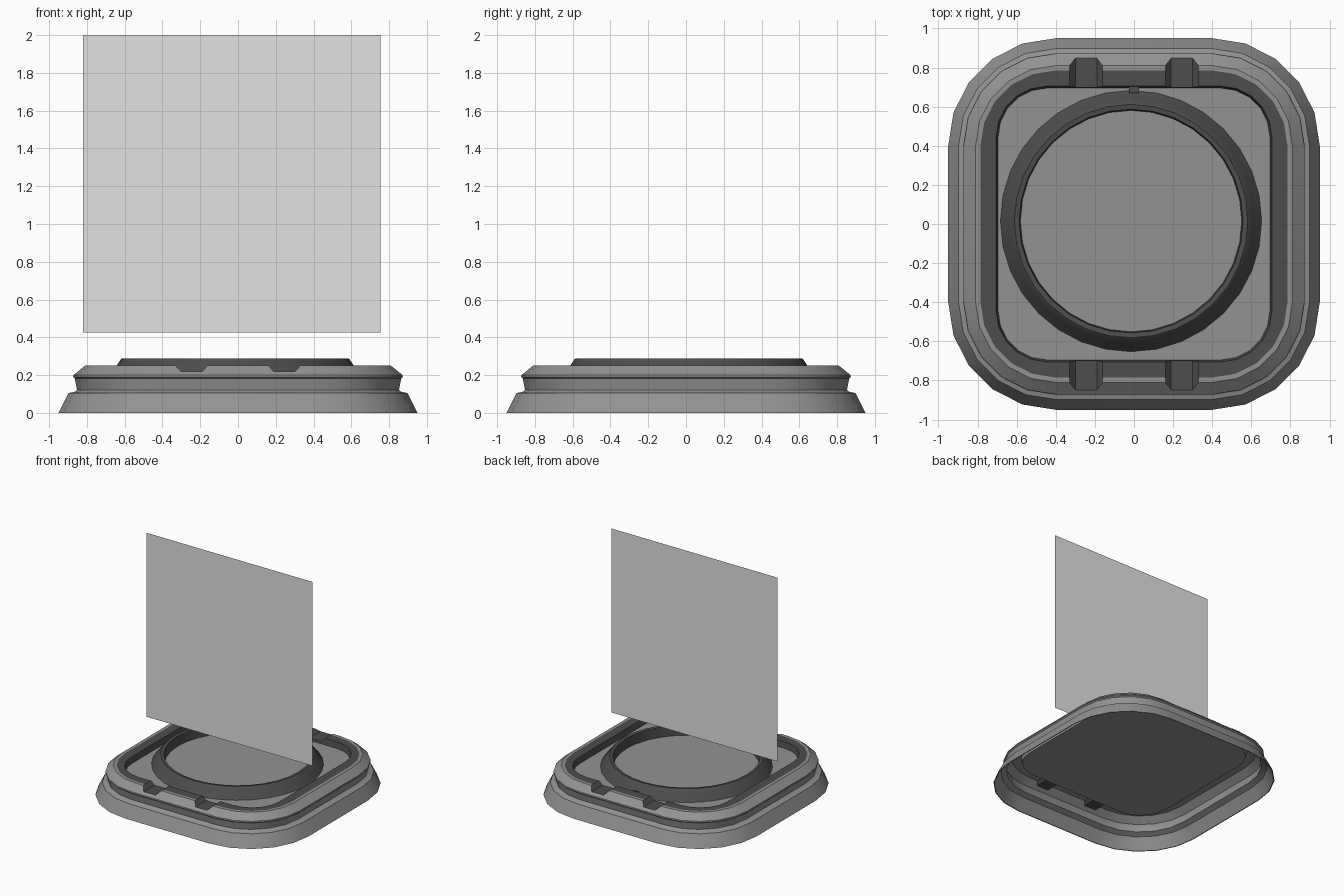
import bpy, bmesh, math

if "Cube" in bpy.data.objects:
    bpy.data.objects.remove(bpy.data.objects["Cube"])


def mat(name, v):
    m = bpy.data.materials.new(name)
    m.diffuse_color = (v, v, v, 1)
    m.use_nodes = True
    m.node_tree.nodes["Principled BSDF"].inputs["Base Color"].default_value = m.diffuse_color
    return m


GREY = mat("mid_grey", 0.29)
DARK = mat("dark_grey", 0.075)
LIGHT = mat("light_grey", 0.76)


def make(name, bm, mats, smooth=None, fix=True):
    if fix:
        bmesh.ops.recalc_face_normals(bm, faces=bm.faces[:])
    me = bpy.data.meshes.new(name)
    bm.to_mesh(me)
    bm.free()
    for m in mats:
        me.materials.append(m)
    ob = bpy.data.objects.new(name, me)
    bpy.context.collection.objects.link(ob)
    if smooth:
        bpy.ops.object.select_all(action='DESELECT')
        ob.select_set(True)
        bpy.context.view_layer.objects.active = ob
        bpy.ops.object.shade_smooth_by_angle(angle=math.radians(smooth))
    return ob


def rounded(half, r, z, n=5):
    """Rounded square outline with n segments per corner."""
    pts, c = [], half - r
    for k, (sx, sy) in enumerate(((1, 1), (-1, 1), (-1, -1), (1, -1))):
        for i in range(n + 1):
            a = math.pi / 2 * (k + i / n)
            pts.append((sx * c + r * math.cos(a), sy * c + r * math.sin(a), z))
    return pts


def circle(cx, cy, r, z, n=32):
    return [(cx + r * math.cos(math.tau * i / n),
             cy + r * math.sin(math.tau * i / n), z) for i in range(n)]


def loft(outlines, dark=()):
    """Closed loft through the outlines; 'dark' bands get material 1."""
    bm = bmesh.new()
    loops = [[bm.verts.new(p) for p in o] for o in outlines]
    for j, A in enumerate(loops):
        B = loops[(j + 1) % len(loops)]
        for i in range(len(A)):
            k = (i + 1) % len(A)
            f = bm.faces.new((A[i], A[k], B[k], B[i]))
            f.material_index = 1 if j in dark else 0
    return bm


# Stepped outer frame, a thin shell: (half width, corner radius, height)
profile = [(.950, .550, 0), (.897, .497, .105), (.864, .464, .112),
           (.852, .452, .122), (.864, .464, .182), (.873, .473, .190),
           (.871, .471, .200), (.810, .410, .250), (.785, .385, .250),
           (.705, .26, .250), (.695, .25, .200),
           (.702, .257, .199), (.712, .267, .243), (.806, .406, .243),
           (.862, .462, .196), (.855, .455, .186), (.845, .445, .12),
           (.890, .49, .10), (.943, .543, 0)]
frame = make("frame", loft([rounded(*p) for p in profile], dark=(8, 9)),
             [GREY, DARK], 35)

# Tapered notches across the front and back rim: cutter and dark lining
SECTION = [(-.085, .251), (-.055, .219), (.055, .219), (.085, .251)]
cut, lining = bmesh.new(), bmesh.new()
for sy in (-1, 1):
    for cx in (-.245, .245):
        top = [(x * (1.12 if z > .24 else 1), z + (.01 if z > .24 else 0))
               for x, z in SECTION]
        a = [cut.verts.new((cx + x, sy * .66, z)) for x, z in top]
        b = [cut.verts.new((cx + x, sy * .848, z)) for x, z in top]
        cut.faces.new(a)
        cut.faces.new(b)
        for i in range(4):
            k = (i + 1) % 4
            cut.faces.new((a[i], a[k], b[k], b[i]))
        # the lining's upper edge stops earlier, where the slope meets the top
        a = [lining.verts.new((cx + x, sy * .70, z)) for x, z in SECTION]
        b = [lining.verts.new((cx + x, sy * (.809 if z > .24 else .847), z))
             for x, z in SECTION]
        for i in range(3):
            vs = (a[i], a[i + 1], b[i + 1], b[i])
            lining.faces.new(vs if sy > 0 else vs[::-1])
lining.normal_update()
for f in lining.faces:
    if f.normal.z < 0:
        f.normal_flip()
make("notch_lining", lining, [DARK], fix=False)
for f in cut.faces:
    f.material_index = 1
cutter = make("notch_cutter", cut, [GREY, DARK])
cutter.hide_render = True
cutter.hide_viewport = True
mod = frame.modifiers.new("notches", 'BOOLEAN')
mod.operation = 'DIFFERENCE'
mod.solver = 'EXACT'
mod.object = cutter

# Floor plate inside the frame
bm = bmesh.new()
bm.faces.new([bm.verts.new(p) for p in rounded(.702, .257, .200)])
make("floor_plate", bm, [GREY], fix=False)

# Raised bevelled ring and the disc inside it
CX, CY = -.015, .015
make("ring", loft([circle(CX, CY, r, z) for r, z in
                   ((.668, .203), (.628, .250), (.606, .283), (.597, .289),
                    (.572, .286), (.566, .203))]), [DARK], 40)
bm = bmesh.new()
bm.faces.new([bm.verts.new(p) for p in circle(CX, CY, .566, .204)])
make("disc", bm, [GREY], fix=False)

# Small key at the back of the opening
bm = bmesh.new()
bmesh.ops.create_cube(bm, size=1)
for v in bm.verts:
    v.co = (v.co.x * .05, .69 + v.co.y * .04, .222 + v.co.z * .03)
make("back_key", bm, [DARK])

# Floating upright panel
bm = bmesh.new()
bm.faces.new([bm.verts.new((x, -.07, z)) for x, z in
              ((-.82, .425), (.755, .425), (.755, 2), (-.82, 2))])
make("upright_panel", bm, [LIGHT], fix=False)
